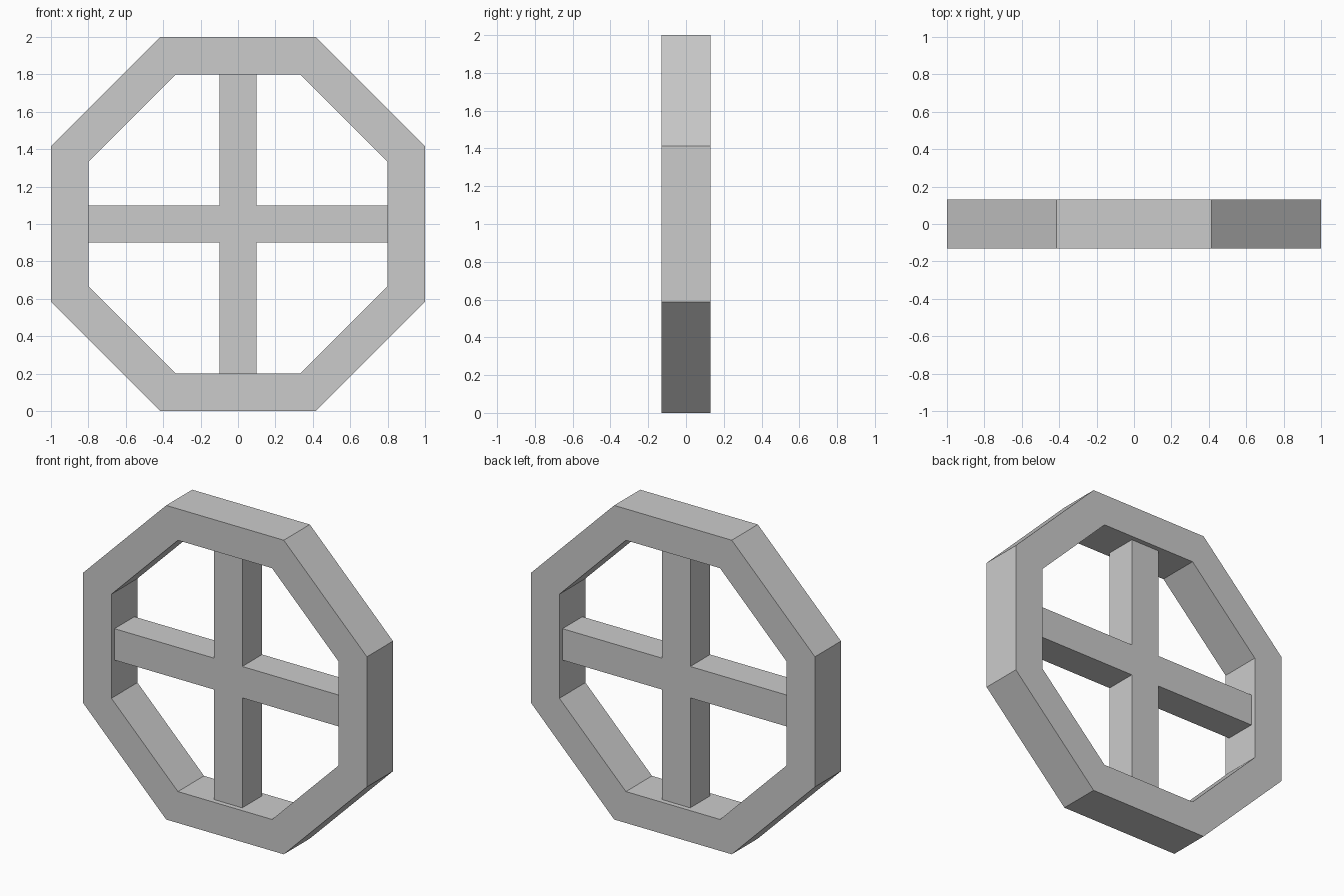
import bpy, bmesh, math

if "Cube" in bpy.data.objects:
    bpy.data.objects.remove(bpy.data.objects["Cube"])

CENTRE_Z = 1.0


def make_object(name, bm):
    bmesh.ops.recalc_face_normals(bm, faces=bm.faces)
    mesh = bpy.data.meshes.new(name)
    bm.to_mesh(mesh)
    bm.free()
    obj = bpy.data.objects.new(name, mesh)
    obj.location.z = CENTRE_Z
    bpy.context.collection.objects.link(obj)
    return obj


# Octagonal rim: rectangular cross-section swept round eight flat sides
def build_rim(outer=1.0, inner=0.8, half_depth=0.131, sides=8):
    bm = bmesh.new()
    section = [(outer, -half_depth), (outer, half_depth),
               (inner, half_depth), (inner, -half_depth)]
    rings = []
    for i in range(sides):
        a = 2 * math.pi * (i + 0.5) / sides
        k = 1 / math.cos(math.pi / sides)
        rings.append([bm.verts.new((r * k * math.cos(a), y, r * k * math.sin(a)))
                      for r, y in section])
    for i in range(sides):
        p, q = rings[i], rings[(i + 1) % sides]
        for j in range(4):
            n = (j + 1) % 4
            bm.faces.new((p[j], p[n], q[n], q[j]))
    return make_object("rim", bm)


# Cross of four square spokes: plus-shaped profile extruded through the depth
def build_spokes(reach=0.8, half=0.1):
    bm = bmesh.new()
    arm = [(half, half), (reach, half), (reach, -half)]
    profile = []
    for i in range(4):
        c, s = ((1, 0), (0, -1), (-1, 0), (0, 1))[i]
        profile += [(x * c - z * s, x * s + z * c) for x, z in arm]
    face = bm.faces.new([bm.verts.new((x, -half, z)) for x, z in profile])
    ext = bmesh.ops.extrude_face_region(bm, geom=[face], use_keep_orig=True)
    moved = [g for g in ext["geom"] if isinstance(g, bmesh.types.BMVert)]
    bmesh.ops.translate(bm, verts=moved, vec=(0, 2 * half, 0))
    return make_object("spokes", bm)


build_rim()
build_spokes()
